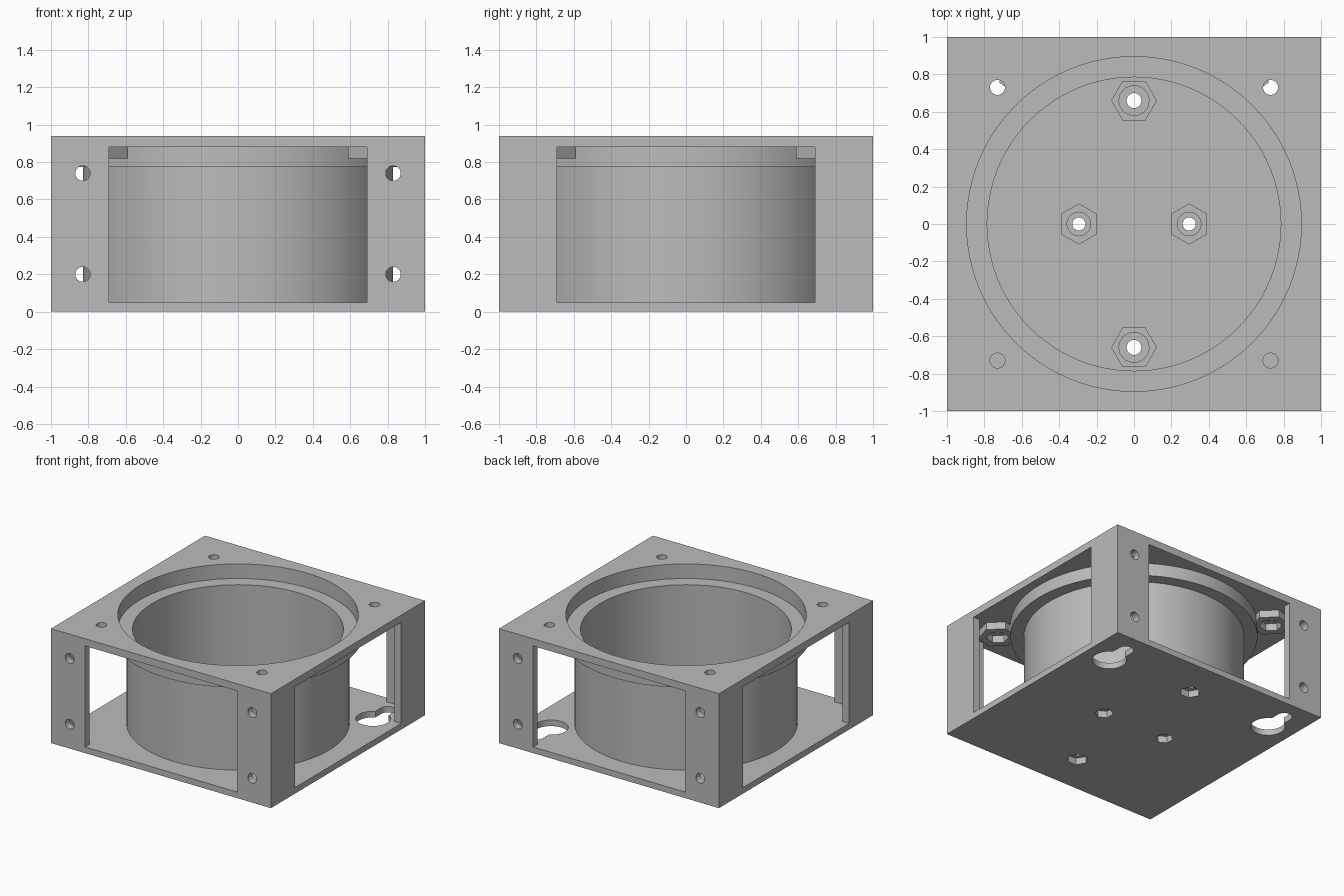
import bpy, bmesh, math
from mathutils import Matrix, Vector

if "Cube" in bpy.data.objects:
    bpy.data.objects.remove(bpy.data.objects["Cube"], do_unlink=True)

grey = bpy.data.materials.new("plain grey")
grey.use_nodes = True
COLOUR = (0.5, 0.5, 0.5, 1)
grey.diffuse_color = COLOUR
grey.node_tree.nodes["Principled BSDF"].inputs["Base Color"].default_value = COLOUR

FLOOR, CEILING, TOP = 0.05, 0.88, 0.94
WALL, WINDOW = 0.06, 0.69
CORNERS = [(sx, sy) for sx in (-1, 1) for sy in (-1, 1)]


def finish(name, bm):
    bmesh.ops.recalc_face_normals(bm, faces=bm.faces)
    mesh = bpy.data.meshes.new(name)
    bm.to_mesh(mesh)
    bm.free()
    mesh.materials.append(grey)
    obj = bpy.data.objects.new(name, mesh)
    bpy.context.collection.objects.link(obj)
    return obj


def box(name, x0, x1, y0, y1, z0, z1, turn=0):
    bm = bmesh.new()
    bmesh.ops.create_cube(bm, size=1)
    size = Vector((x1 - x0, y1 - y0, z1 - z0))
    mid = Vector((x0 + x1, y0 + y1, z0 + z1)) / 2
    bm.transform(Matrix.Rotation(turn, 4, "Z") @ Matrix.Translation(mid) @ Matrix.Diagonal(size).to_4x4())
    return finish(name, bm)


def prism(name, x, y, z0, z1, radius, sides=32, turn=0):
    """Upright prism; turn is the angle of its first corner."""
    bm = bmesh.new()
    ring = [bm.verts.new((x + radius * math.cos(turn + math.tau * i / sides),
                          y + radius * math.sin(turn + math.tau * i / sides), z0))
            for i in range(sides)]
    face = bm.faces.new(ring)
    out = bmesh.ops.extrude_face_region(bm, geom=[face])
    verts = [v for v in out["geom"] if isinstance(v, bmesh.types.BMVert)]
    bmesh.ops.translate(bm, verts=verts, vec=(0, 0, z1 - z0))
    return finish(name, bm)


def lathe(name, profile, steps=96):
    bm = bmesh.new()
    rings = [[bm.verts.new((r * math.cos(math.tau * i / steps),
                            r * math.sin(math.tau * i / steps), z)) for r, z in profile]
             for i in range(steps)]
    n = len(profile)
    for i in range(steps):
        a, b = rings[i], rings[(i + 1) % steps]
        for j in range(n):
            k = (j + 1) % n
            bm.faces.new((a[j], b[j], b[k], a[k]))
    return finish(name, bm)


def cut(obj, *cutters):
    for cutter in cutters:
        mod = obj.modifiers.new("cut", "BOOLEAN")
        mod.operation = "DIFFERENCE"
        mod.solver = "EXACT"
        mod.object = cutter
        bpy.context.view_layer.objects.active = obj
        bpy.ops.object.modifier_apply(modifier=mod.name)
        bpy.data.objects.remove(cutter, do_unlink=True)


def smooth(obj):
    bpy.ops.object.select_all(action="DESELECT")
    obj.select_set(True)
    bpy.context.view_layer.objects.active = obj
    bpy.ops.object.shade_smooth_by_angle(angle=math.radians(30))


# Base plate with two keyhole hangers near the back
base = box("base_plate", -1, 1, -1, 1, 0, FLOOR)
for s in (-1, 1):
    x = s * 0.78
    cut(base,
        prism("cutter", x, 0.64, -0.1, 0.2, 0.13),
        box("cutter", x - 0.06, x + 0.06, 0.64, 0.83, -0.1, 0.2),
        prism("cutter", x, 0.83, -0.1, 0.2, 0.06))

# Hexagonal floor bosses: nut pocket below, screw hole and shallow ring above
mounts = [(0, s * 0.66, 0.122, 0.08, 0.08, 0.04, 0) for s in (-1, 1)]
mounts += [(s * 0.295, 0, 0.11, 0.07, 0.063, 0.035, math.pi / 6) for s in (-1, 1)]
for x, y, outer, pocket, ring, hole, turn in mounts:
    cut(base, prism("cutter", x, y, -0.1, 0.2, pocket, 6, turn))
    boss = prism("floor_boss", x, y, 0.0, 0.11, outer, 6, turn)
    cut(boss,
        prism("cutter", x, y, -0.1, 0.055, pocket, 6, turn),
        prism("cutter", x, y, 0.09, 0.2, ring),
        prism("cutter", x, y, 0.01, 0.2, hole))
    # the boss rises from the plate, so drop its buried part
    cut(boss, box("cutter", x - 0.2, x + 0.2, y - 0.2, y + 0.2, -0.1, FLOOR))
    smooth(boss)
smooth(base)

# Corner walls, L-shaped, drilled on the front and back
for sx, sy in CORNERS:
    span = lambda a, b, s: sorted((a * s, b * s))
    post = box("corner_wall", *span(WINDOW, 1, sx), *span(WINDOW, 1, sy), FLOOR, CEILING)
    cut(post, box("cutter", *span(0.5, 1 - WALL, sx), *span(0.5, 1 - WALL, sy), -0.1, 1.1))
    for z in (0.2, 0.74):
        drill = prism("cutter", 0, 0, -0.1, 0.1, 0.04)
        drill.data.transform(Matrix.Translation((sx * 0.83, sy * 0.97, z))
                             @ Matrix.Rotation(math.pi / 2, 4, "X"))
        cut(post, drill)
    smooth(post)

# Top plate with its round opening and corner screw holes
plate = box("top_plate", -1, 1, -1, 1, CEILING, TOP)
cut(plate, prism("cutter", 0, 0, 0.5, 1.2, 0.895, 96))
for sx, sy in CORNERS:
    x, y = sx * 0.73, sy * 0.73
    cut(plate, prism("cutter", x, y, 0.5, 1.2, 0.04))
    # Nut boss hanging under each corner
    turn = math.atan2(sy, sx)
    boss = prism("corner_nut_boss", x, y, 0.82, CEILING, 0.147, 6, turn)
    cut(boss,
        prism("cutter", x, y, 0.5, 1.0, 0.085, 6, turn),
        prism("cutter", 0, 0, 0.5, 1.2, 0.91, 96))
smooth(plate)

# Central cup with a flange that forms the recessed seat
cup = lathe("cup_and_seat", [(0.785, FLOOR), (0.83, FLOOR), (0.83, 0.775), (0.93, 0.775),
                             (0.93, CEILING), (0.895, CEILING), (0.895, 0.82), (0.785, 0.82)])
# Cable notch at the foot of the cup
cut(cup, box("cutter", 0.6, 1.0, -0.15, 0.15, 0.0, 0.16, math.radians(225)))
smooth(cup)
